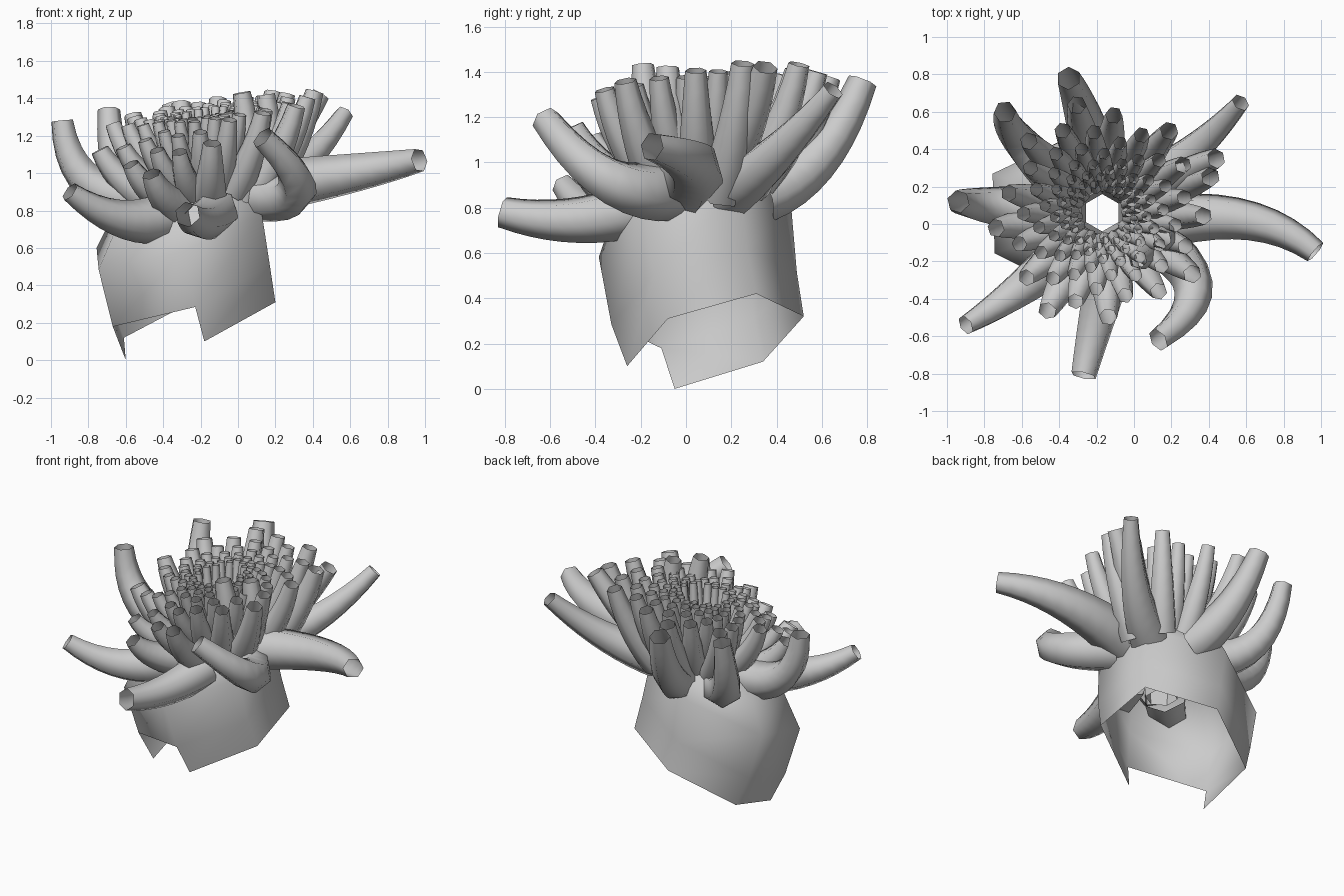
import bpy, bmesh, math
from mathutils import Vector as V

if "Cube" in bpy.data.objects:
    bpy.data.objects.remove(bpy.data.objects["Cube"])


def finish(bm, name, angle=75):
    me = bpy.data.meshes.new(name)
    bm.to_mesh(me)
    bm.free()
    ob = bpy.data.objects.new(name, me)
    bpy.context.collection.objects.link(ob)
    bpy.ops.object.select_all(action='DESELECT')
    ob.select_set(True)
    bpy.context.view_layer.objects.active = ob
    bpy.ops.object.shade_smooth_by_angle(angle=math.radians(angle))
    return ob


def loft(bm, rows, skip=()):
    """Skin a stack of closed rings; skip holds (row, side) gaps."""
    rings = [[bm.verts.new(p) for p in r] for r in rows]
    n = len(rings[0])
    for k in range(len(rings) - 1):
        for i in range(n):
            if (k, i) not in skip:
                j = (i + 1) % n
                bm.faces.new((rings[k][i], rings[k][j], rings[k + 1][j], rings[k + 1][i]))


def tentacle(bm, a, b, c, r0, r1, steps=9, sides=6):
    """Open, tapering six-sided tube along a quadratic curve."""
    a, b, c = V(a), V(b), V(c)
    rows, side = [], None
    for s in range(steps + 1):
        t = s / steps
        p = a * (1 - t) ** 2 + b * 2 * t * (1 - t) + c * t * t
        d = ((b - a) * (1 - t) + (c - b) * t).normalized()
        if side is None:
            side = d.orthogonal()
        side = (side - d * side.dot(d)).normalized()
        up = d.cross(side)
        r = r0 + (r1 - r0) * t ** 1.1
        rows.append([p + (side * math.cos(q) + up * math.sin(q)) * r
                     for q in (i * math.tau / sides for i in range(sides))])
    loft(bm, rows)


# Leaning hexagonal column with one missing panel at the bottom
foot = [V(p) for p in ((-.6, -.05, 0), (-.18, -.26, .1), (.2, -.08, .31),
                       (.17, .31, .42), (-.23, .52, .32), (-.61, .34, .12))]
mid = sum(foot, V()) / 6


def hexring(offset, s, tilt=1.0):
    out = []
    for p in foot:
        d = (p - mid) * s
        d.z *= tilt
        out.append(mid + V(offset) + d)
    return out


rows = [foot, hexring((-.05, -.05, .19), 1.05), hexring((-.11, -.09, .48), 1.09, .9),
        hexring((-.08, -.09, .66), .90, .75), hexring((-.03, -.08, .72), .70, .6)]
bm = bmesh.new()
loft(bm, rows, skip={(0, 0)})
finish(bm, "column", 70)

# Oral disc rising to the mouth, and the throat hanging inside
core = V((-.17, .06, 0))


def mouth(r, z):
    return [core + V((r * math.cos(q), r * math.sin(q), z))
            for q in (math.radians(210 + 60 * i) for i in range(6))]


bm = bmesh.new()
loft(bm, [rows[-1], mouth(.13, 1.12), mouth(.12, .85), mouth(.10, .58)])
finish(bm, "oral_disc_and_throat", 50)

# Spiral crown: tentacles grow with distance from the mouth
bm = bmesh.new()
count = 98
for i in range(count):
    R = .145 * (.61 / .145) ** (i / (count - 1))
    q = i * 2.399963
    u = V((math.cos(q), math.sin(q), 0))
    tip = core + u * R
    droop = .7 * max(0, -.6 * u.x * R - .75 * u.y * R - .25)
    tip.z = 1.33 + .15 * (tip.x + .1) + .12 * tip.y - droop
    f = (R - .145) / .465
    base = core + u * (.13 + .17 * f)
    base.z = 1.10 - .23 * f - droop * .3
    ctrl = base.lerp(tip, .5) + u * .06 * f
    ctrl.z -= .04 * f
    tentacle(bm, base, ctrl, tip, .03 + .075 * f, .022 + .03 * f, steps=7)
finish(bm, "crown_tentacles")

# Large outer tentacles: base, bend, tip, base radius, tip radius
outer = [
    ((-.50, .08, .86), (-.90, .10, .86), (-.94, .12, 1.28), .13, .06),
    ((-.42, .25, .86), (-.68, .48, .86), (-.69, .60, 1.34), .13, .06),
    ((-.20, .34, .86), (-.28, .62, .95), (-.35, .78, 1.36), .13, .065),
    ((.05, .20, .88), (.35, .38, .98), (.57, .65, 1.32), .13, .05),
    ((.10, .00, .92), (.65, .12, 1.00), (.97, -.15, 1.07), .15, .065),
    ((.10, -.08, .88), (.52, -.35, .82), (.13, -.62, 1.19), .14, .065),
    ((-.12, -.20, .80), (-.20, -.50, .70), (-.27, -.81, .78), .13, .07),
    ((-.38, -.16, .77), (-.62, -.38, .68), (-.90, -.54, .90), .14, .055),
    ((.02, -.10, .88), (.08, -.17, 1.10), (.02, -.19, 1.43), .11, .05),
    ((.08, -.02, .90), (.20, -.08, 1.10), (.15, -.08, 1.42), .11, .05),
    ((.05, .12, .90), (.25, .28, 1.10), (.44, .35, 1.42), .11, .055),
]
for i, t in enumerate(outer):
    bm = bmesh.new()
    tentacle(bm, *t)
    finish(bm, f"outer_tentacle_{i + 1}")
